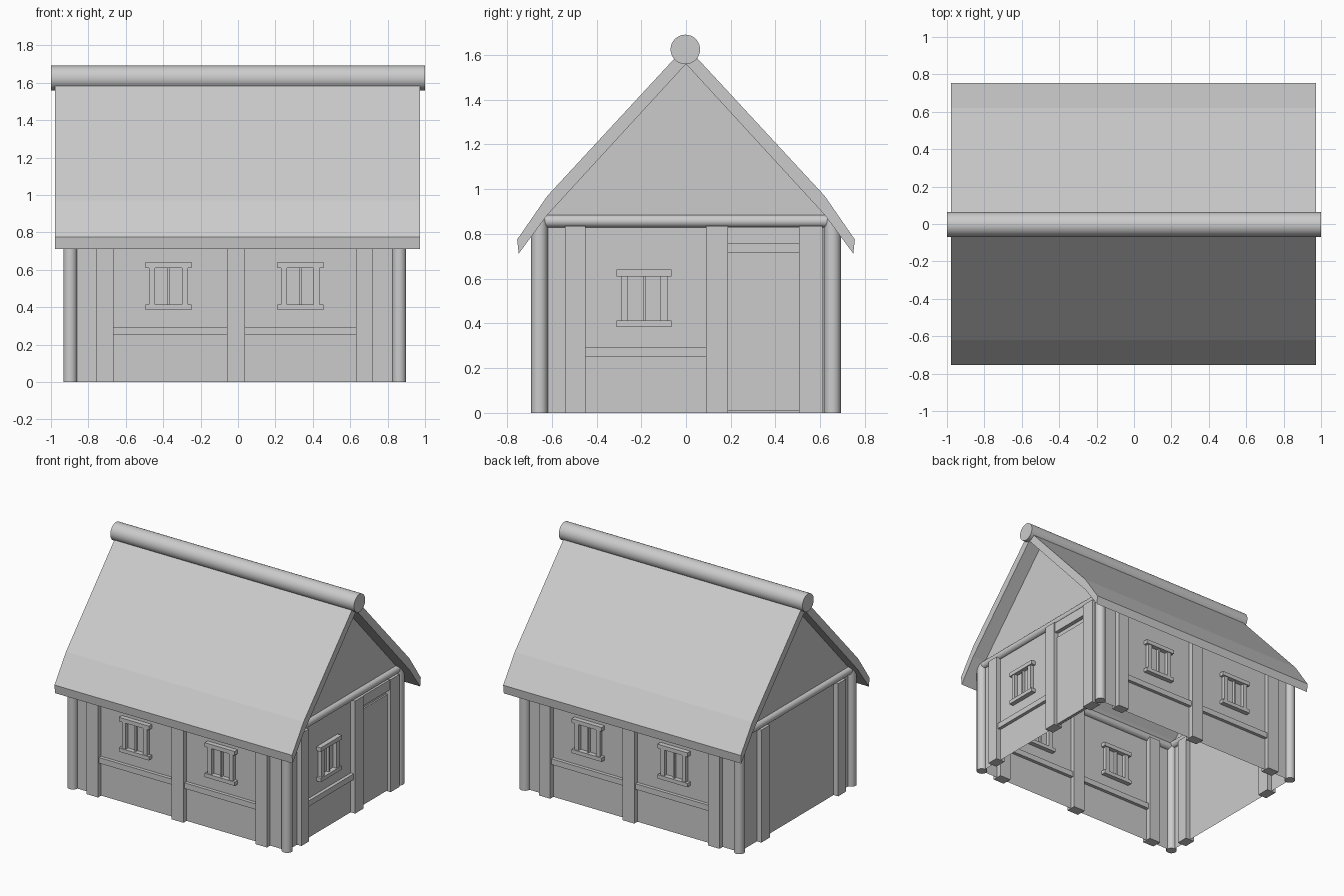
import bpy, bmesh, math
from mathutils import Vector

if "Cube" in bpy.data.objects:
    bpy.data.objects.remove(bpy.data.objects["Cube"])

X0, X1 = -0.897, 0.862      # end wall planes
Y = 0.655                   # side wall planes (mirrored)


def mesh_object(name, verts, faces):
    me = bpy.data.meshes.new(name)
    me.from_pydata(verts, [], faces)
    bm = bmesh.new()
    bm.from_mesh(me)
    bmesh.ops.recalc_face_normals(bm, faces=bm.faces)
    bm.to_mesh(me)
    bm.free()
    ob = bpy.data.objects.new(name, me)
    bpy.context.collection.objects.link(ob)
    return ob


def box(name, lo, hi):
    bpy.ops.mesh.primitive_cube_add(size=1)
    ob = bpy.context.object
    ob.name = name
    for v in ob.data.vertices:
        v.co = [lo[i] + (v.co[i] + 0.5) * (hi[i] - lo[i]) for i in range(3)]
    return ob


def log(name, a, b, r, sides=24):
    a, b = Vector(a), Vector(b)
    bpy.ops.mesh.primitive_cylinder_add(vertices=sides, radius=r, depth=(b - a).length,
                                        location=(a + b) / 2)
    ob = bpy.context.object
    ob.name = name
    ob.rotation_euler = (b - a).to_track_quat('Z', 'Y').to_euler()
    bpy.ops.object.shade_smooth_by_angle(angle=math.radians(40))
    return ob


def on_wall(name, wall, u0, u1, z0, z1, d):
    """Box passing through a wall; u runs along the wall, d is the half depth."""
    axis, pos = wall
    if axis == 'y':
        return box(name, (u0, pos - d, z0), (u1, pos + d, z1))
    return box(name, (pos - d, u0, z0), (pos + d, u1, z1))


def window(wall, c):
    z0, z1 = 0.385, 0.64
    on_wall("window_lintel", wall, c - 0.123, c + 0.123, z1 - 0.03, z1, 0.035)
    on_wall("window_sill", wall, c - 0.123, c + 0.123, z0, z0 + 0.028, 0.035)
    for s in (-1, 1):
        a, b = sorted((c + s * 0.104, c + s * 0.072))
        on_wall("window_jamb", wall, a, b, z0 + 0.028, z1 - 0.03, 0.028)
    on_wall("window_mullion", wall, c - 0.006, c + 0.006, z0 + 0.028, z1 - 0.03, 0.02)


# wall shell, open below and under the roof
end = [(-Y, 0), (Y, 0), (Y, 0.86), (0, 1.58), (-Y, 0.86)]
mesh_object("walls", [(x, y, z) for x in (X0, X1) for y, z in end],
            [(0, 1, 2, 3, 4), (5, 6, 7, 8, 9), (0, 5, 9, 4), (1, 6, 7, 2)])

# roof slabs with a bent eave
half_top = [(0.755, 0.775), (0.62, 0.97), (0, 1.64)]
half_low = [(0, 1.56), (0.62, 0.885), (0.748, 0.712)]
outline = ([(-y, z) for y, z in half_top] + [(y, z) for y, z in half_top[-2::-1]]
           + [(y, z) for y, z in half_low[::-1]] + [(-y, z) for y, z in half_low[1:]])
n = len(outline)
mesh_object("roof", [(x, y, z) for x in (-0.978, 0.972) for y, z in outline],
            [tuple(range(n)), tuple(range(n, 2 * n))]
            + [(i, (i + 1) % n, n + (i + 1) % n, n + i) for i in range(n)])
log("ridge_log", (-1, -0.003, 1.625), (1, -0.003, 1.625), 0.066, 32)

# corner posts and wall plate logs
for x in (X0, X1):
    for y in (-Y, Y):
        log("corner_post", (x, y, 0), (x, y, 0.865), 0.037)
    log("gable_log", (x, -Y, 0.857), (x, Y, 0.857), 0.028)
for y in (-Y, Y):
    log("eave_log", (X0, y, 0.845), (X1, y, 0.845), 0.03)

# front and back timbers, rails and windows
for y in (-Y, Y):
    wall = ('y', y)
    for a, b in ((-0.76, -0.665), (-0.06, 0.037), (0.63, 0.722)):
        on_wall("timber", wall, a, b, 0, 0.835, 0.037)
    for a, b in ((-0.665, -0.06), (0.037, 0.63)):
        on_wall("rail", wall, a, b, 0.25, 0.292, 0.025)
    for c in (-0.372, 0.333):
        window(wall, c)

# right end wall with door
right = ('x', X1)
for a, b in ((-0.54, -0.45), (0.09, 0.188), (0.505, 0.61)):
    on_wall("timber", right, a, b, 0, 0.835, 0.037)
on_wall("rail", right, -0.45, 0.09, 0.25, 0.292, 0.025)
on_wall("door_lintel", right, 0.188, 0.505, 0.757, 0.832, 0.03)
on_wall("door", right, 0.188, 0.505, 0.008, 0.72, 0.012)
window(right, -0.187)

# left end wall timbers
for a, b in ((-0.54, -0.45), (0.35, 0.45)):
    on_wall("timber", ('x', X0), a, b, 0, 0.835, 0.037)
